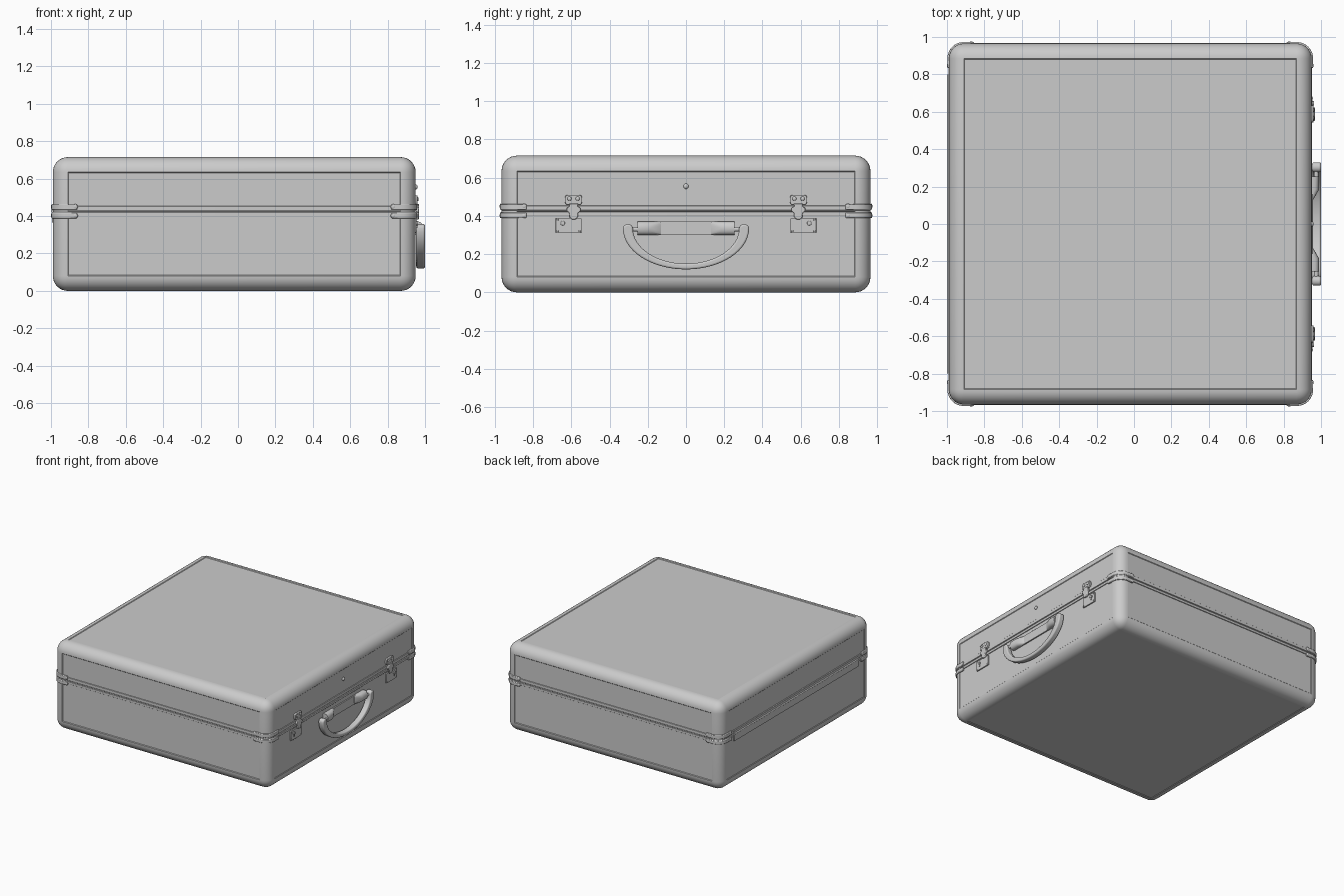
import bpy, bmesh
from math import sin, cos, pi, radians
from mathutils import Vector, Matrix

if "Cube" in bpy.data.objects:
    bpy.data.objects.remove(bpy.data.objects["Cube"])

X0, X1, Y1, TOP, SEAM, R = -0.99, 0.95, 0.965, 0.715, 0.425, 0.08


def finish(name, bm, bevel=0.0, segs=2, angle=35):
    bmesh.ops.recalc_face_normals(bm, faces=bm.faces[:])
    me = bpy.data.meshes.new(name)
    bm.to_mesh(me)
    bm.free()
    ob = bpy.data.objects.new(name, me)
    bpy.context.collection.objects.link(ob)
    if bevel:
        m = ob.modifiers.new("bevel", 'BEVEL')
        m.width, m.segments, m.limit_method = bevel, segs, 'ANGLE'
        m.angle_limit = radians(50)
    bpy.ops.object.select_all(action='DESELECT')
    ob.select_set(True)
    bpy.context.view_layer.objects.active = ob
    bpy.ops.object.shade_smooth_by_angle(angle=radians(angle))
    return ob


def place(axis, a, b, c):
    """2D point (a, b) and depth c to 3D: x axis uses (y, z), z axis uses (x, y)."""
    return Vector((c, a, b)) if axis == 'x' else Vector((a, b, c))


def prism(name, pts, lo, hi, axis='x', bevel=0.0, segs=2):
    bm = bmesh.new()
    f = bm.faces.new([bm.verts.new(place(axis, a, b, lo)) for a, b in pts])
    ext = bmesh.ops.extrude_face_region(bm, geom=[f])
    vs = [g for g in ext['geom'] if isinstance(g, bmesh.types.BMVert)]
    bmesh.ops.translate(bm, verts=vs, vec=place(axis, 0, 0, hi - lo))
    return finish(name, bm, bevel, segs)


def round_rect(a0, a1, b0, b1, r, n=6):
    pts = []
    for q, (ca, cb) in enumerate([(a1 - r, b1 - r), (a0 + r, b1 - r), (a0 + r, b0 + r), (a1 - r, b0 + r)]):
        for i in range(n + 1):
            t = (q + i / n) * pi / 2
            pts.append((ca + r * cos(t), cb + r * sin(t)))
    return pts


def stud(name, loc, r, axis, h):
    bm = bmesh.new()
    bmesh.ops.create_uvsphere(bm, u_segments=16, v_segments=8, radius=1)
    s = (h, r, r) if axis == 'x' else (r, h, r)
    bmesh.ops.transform(bm, matrix=Matrix.Translation(loc) @ Matrix.Diagonal((*s, 1)), verts=bm.verts)
    return finish(name, bm, angle=60)


# Case halves: one rounded box cut at the seam, with shallow recessed panels
def case_half(name, keep_upper):
    bm = bmesh.new()
    bmesh.ops.create_cube(bm, size=1)
    size = Vector((X1 - X0, 2 * Y1, TOP, 1))
    mid = Vector(((X0 + X1) / 2, 0, TOP / 2))
    bmesh.ops.transform(bm, matrix=Matrix.Translation(mid) @ Matrix.Diagonal(size), verts=bm.verts)
    bmesh.ops.bevel(bm, geom=bm.edges[:], offset=R, segments=8, profile=0.5, affect='EDGES')
    cut = bmesh.ops.bisect_plane(bm, geom=bm.verts[:] + bm.edges[:] + bm.faces[:], plane_co=(0, 0, SEAM),
                                 plane_no=(0, 0, 1), clear_inner=keep_upper, clear_outer=not keep_upper)
    bm.normal_update()
    panels = [f for f in bm.faces if f.calc_area() > 0.3]
    for f in panels:
        bmesh.ops.inset_individual(bm, faces=[f], thickness=0.006, depth=-0.004)
    bmesh.ops.holes_fill(bm, edges=[e for e in bm.edges if e.is_boundary], sides=0)
    return finish(name, bm, angle=30)


case_half("case_base", False)
case_half("case_lid", True)

# Metal rims either side of the seam
rim = round_rect(X0 - .002, X1 + .002, -Y1 - .002, Y1 + .002, R + .002, 8)
prism("base_rim", rim, 0.402, 0.421, 'z', 0.002)
prism("lid_rim", rim, 0.429, 0.453, 'z', 0.002)

# Piano hinge along the back
prism("hinge_plate", round_rect(-0.80, 0.80, 0.365, 0.45, 0.005, 2), X0 - .005, X0 + .01)
bm = bmesh.new()
bmesh.ops.create_cone(bm, cap_ends=True, segments=12, radius1=.008, radius2=.008, depth=1.6,
                      matrix=Matrix.Translation((X0 - .002, 0, SEAM)) @ Matrix.Rotation(pi / 2, 4, 'X'))
finish("hinge_barrel", bm)

# Corner clips: straps wrapped round each vertical corner, riveted on both faces
for sx, cx in ((-1, X0 + R), (1, X1 - R)):
    for sy in (-1, 1):
        cy = sy * (Y1 - R)

        def wrap(r, tail):
            arc = [(r * cos(i * pi / 16), r * sin(i * pi / 16)) for i in range(9)]
            return [(r, -tail)] + arc + [(-tail, r)]

        loop = wrap(R + .008, .05) + wrap(R - .01, .05)[::-1]
        pts = [(cx + sx * a, cy + sy * b) for a, b in loop]
        for part, z0, z1, zr in (("lower", .388, .418, .402), ("upper", .432, .463, .450)):
            prism(f"corner_clip_{part}", pts, z0, z1, 'z', 0.004)
            stud("clip_rivet", (cx + sx * (R + .003), cy - sy * .037, zr), .014, 'x', .007)
            stud("clip_rivet", (cx - sx * .04, cy + sy * (R + .003), zr), .014, 'y', .007)

# Latches on the right face
for s in (-1, 1):
    def flip(pts):
        return [(s * a, b) for a, b in pts]

    prism("latch_base_plate", flip(round_rect(.547, .682, .31, .39, .006, 3)), .94, .955, bevel=.001)
    for a, b in ((.557, .32), (.672, .32), (.672, .38)):
        stud("plate_rivet", (.955, s * a, b), .005, 'x', .003)
    prism("latch_lid_plate", flip(round_rect(.543, .634, .458, .51, .016, 4)), .94, .960, bevel=.003)
    for a in (.567, .610):
        stud("latch_rivet", (.960, s * a, .490), .011, 'x', .006)
    half = [(.024, .465), (.020, .45), (.036, .442), (.036, .424), (.023, .416), (.022, .395), (.012, .382)]
    hasp = [(.588 + a, b) for a, b in half] + [(.588 - a, b) for a, b in half[::-1]]
    prism("latch_hasp", flip(hasp), .952, .968, bevel=.004)
    prism("lock_cylinder", [(s * .645 + .012 * cos(t * pi / 8), .362 + .012 * sin(t * pi / 8))
                            for t in range(16)], .95, .963, bevel=.002)
    prism("lock_key_tab", round_rect(s * .645 - .004, s * .645 + .004, .335, .36, .003, 3), .95, .961)

# Stud above the handle
stud("lid_stud", (X1, 0, .555), .014, 'x', .010)

# Handle mount: back plate, tapered end blocks and pins
prism("handle_back_plate", round_rect(-.255, .255, .30, .37, .004, 2), .94, .956, bevel=.001)
for s in (-1, 1):
    bm = bmesh.new()
    for y, depth, h in ((.255, .040, .036), (.185, .040, .036), (.13, .008, .034)):
        for i in range(13):
            t = -pi / 2 + pi * i / 12
            bm.verts.new((.95 + depth * cos(t) ** .6 if cos(t) > 0.001 else .95, s * y, .335 + h * sin(t)))
    hull = bmesh.ops.convex_hull(bm, input=bm.verts[:])
    finish("handle_mount", bm, angle=30)
    bm = bmesh.new()
    bmesh.ops.create_cone(bm, cap_ends=True, segments=16, radius1=.012, radius2=.012, depth=.07,
                          matrix=Matrix.Translation((.974, s * .275, .33)) @ Matrix.Rotation(pi / 2, 4, 'X'))
    finish("handle_pin", bm)

# Hanging D-shaped handle loop with rounded ends
N, ZC = 32, .335
outer = [(.33 * cos(pi + pi * i / N), ZC + .215 * sin(pi + pi * i / N)) for i in range(N + 1)]
inner = [(.278 * cos(-pi * i / N), ZC + .185 * sin(-pi * i / N)) for i in range(N + 1)]


def cap(cy):
    return [(cy + .026 * cos(pi * i / 8), ZC + .022 * sin(pi * i / 8)) for i in range(1, 8)]


prism("handle_loop", outer + cap(.304) + inner + cap(-.304), .953, 1.0, bevel=.010, segs=4)
